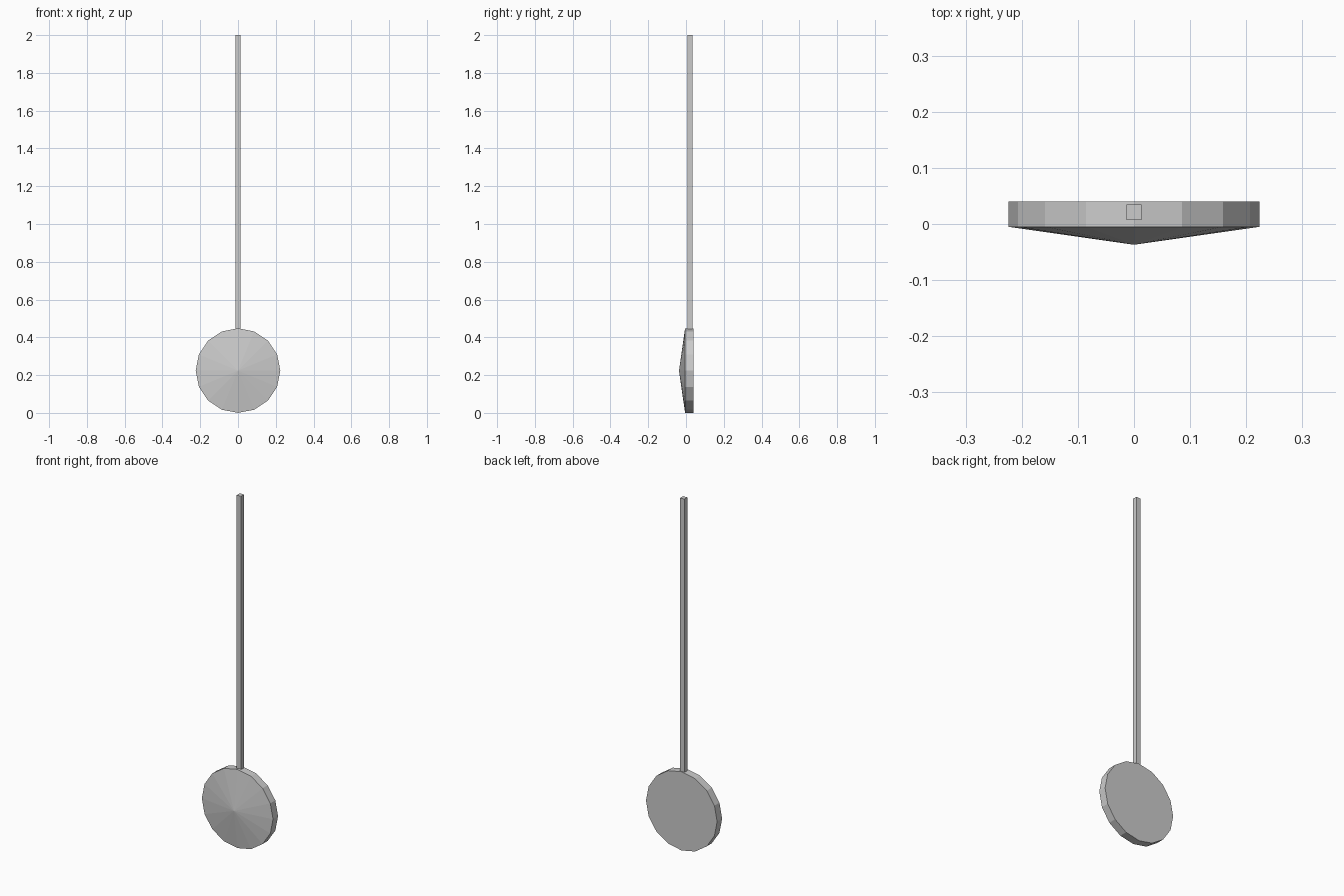
import bpy, bmesh, math

if "Cube" in bpy.data.objects:
    bpy.data.objects.remove(bpy.data.objects["Cube"])

SIDES = 16
RADIUS = 0.224
BACK_Y, RIM_Y, TIP_Y = 0.040, -0.005, -0.037
ROD_HALF, ROD_Y = 0.0135, 0.021
ROD_BOTTOM, ROD_TOP = 0.43, 2.0


def add_object(name, bm):
    bmesh.ops.recalc_face_normals(bm, faces=bm.faces)
    mesh = bpy.data.meshes.new(name)
    bm.to_mesh(mesh)
    bm.free()
    obj = bpy.data.objects.new(name, mesh)
    bpy.context.collection.objects.link(obj)
    return obj


# Pendulum bob: flat-backed disc with a shallow cone on the front
bm = bmesh.new()


def ring(y):
    angles = [2 * math.pi * i / SIDES for i in range(SIDES)]
    return [bm.verts.new((RADIUS * math.cos(a), y, RADIUS + RADIUS * math.sin(a)))
            for a in angles]


back, rim = ring(BACK_Y), ring(RIM_Y)
tip = bm.verts.new((0, TIP_Y, RADIUS))
bm.faces.new(back)
for i in range(SIDES):
    j = (i + 1) % SIDES
    bm.faces.new((back[i], back[j], rim[j], rim[i]))
    bm.faces.new((rim[i], rim[j], tip))
add_object("pendulum_bob", bm)

# Square rod rising from the bob
bm = bmesh.new()
bmesh.ops.create_cube(bm, size=1)
bmesh.ops.scale(bm, vec=(2 * ROD_HALF, 2 * ROD_HALF, ROD_TOP - ROD_BOTTOM), verts=bm.verts)
bmesh.ops.translate(bm, vec=(0, ROD_Y, (ROD_TOP + ROD_BOTTOM) / 2), verts=bm.verts)
add_object("pendulum_rod", bm)
